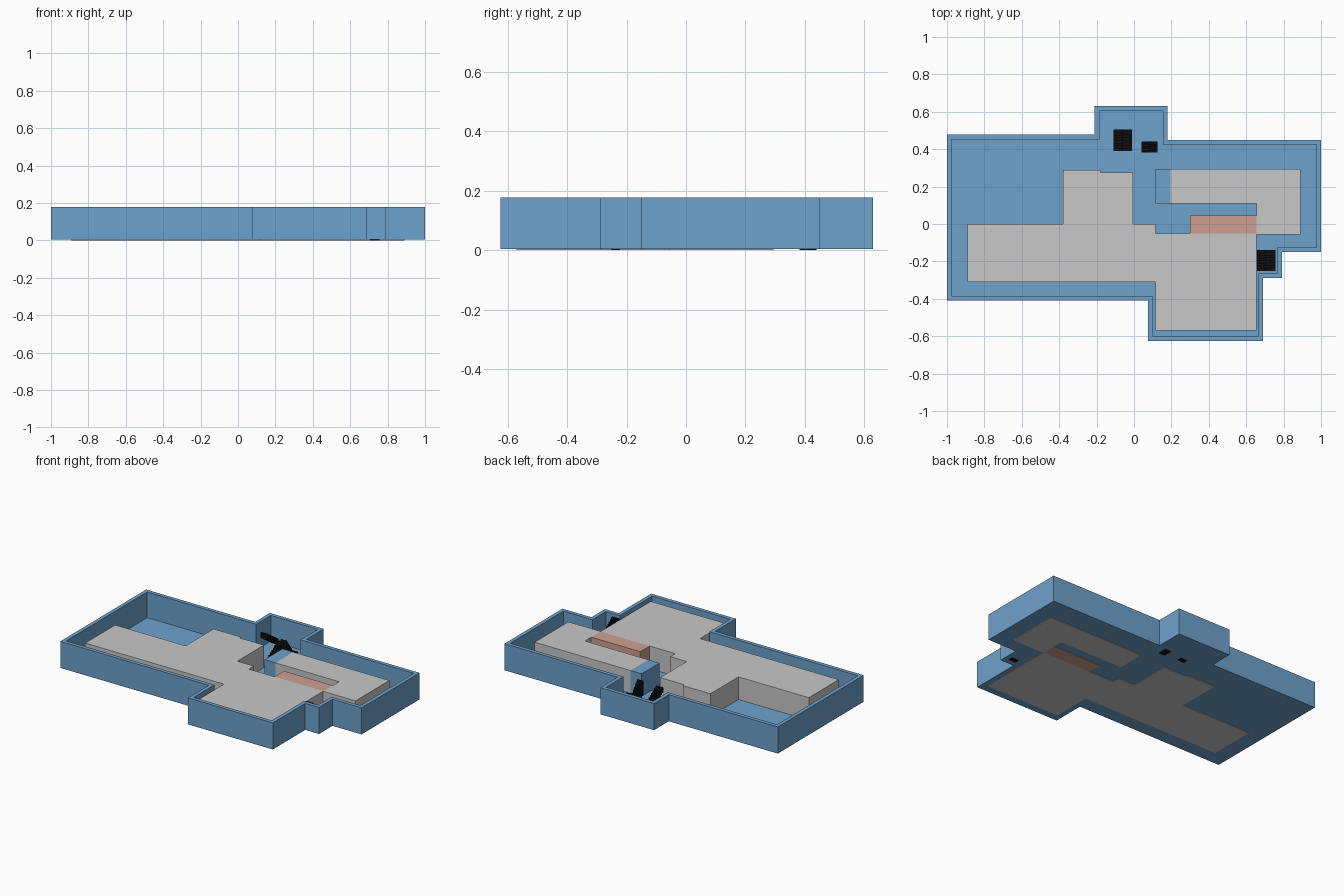
import bpy, bmesh
from mathutils import Vector

if "Cube" in bpy.data.objects:
    bpy.data.objects.remove(bpy.data.objects["Cube"], do_unlink=True)


def material(name, r, g, b):
    m = bpy.data.materials.new(name)
    m.use_nodes = True
    m.diffuse_color = (r, g, b, 1)
    node = m.node_tree.nodes["Principled BSDF"]
    node.inputs["Base Color"].default_value = (r, g, b, 1)
    node.inputs["Roughness"].default_value = 0.8
    return m


BLUE = material("soft blue", 0.157, 0.36, 0.6)
GREY = material("light grey", 0.58, 0.58, 0.58)
PINK = material("dusty pink", 0.63, 0.35, 0.29)
BLACK = material("black", 0.005, 0.005, 0.005)

TOP, ROOM, FLOOR, BASE = 0.178, 0.158, 0.01, 0.004


def finish(bm, name, mat):
    bmesh.ops.recalc_face_normals(bm, faces=bm.faces)
    mesh = bpy.data.meshes.new(name)
    bm.to_mesh(mesh)
    bm.free()
    mesh.materials.append(mat)
    obj = bpy.data.objects.new(name, mesh)
    bpy.context.collection.objects.link(obj)
    return obj


def loop(bm, pts, z):
    return [bm.verts.new((x, y, z)) for x, y in pts]


def bridge(bm, a, b):
    for i in range(len(a)):
        j = (i + 1) % len(a)
        bm.faces.new((a[i], a[j], b[j], b[i]))


def add_prism(bm, pts, z0, z1):
    low, high = loop(bm, pts, z0), loop(bm, pts, z1)
    bridge(bm, low, high)
    bm.faces.new(low)
    bm.faces.new(high)


def rect(x0, y0, x1, y1):
    return [(x0, y0), (x1, y0), (x1, y1), (x0, y1)]


def prism(name, pts, z0, z1, mat):
    bm = bmesh.new()
    add_prism(bm, pts, z0, z1)
    return finish(bm, name, mat)


def inset(pts, d):
    """Inward offset of a counter-clockwise right-angled outline."""
    out = []
    for i, p in enumerate(pts):
        p = Vector(p)
        a = (p - Vector(pts[i - 1])).normalized()
        b = (Vector(pts[(i + 1) % len(pts)]) - p).normalized()
        out.append(tuple(p + d * Vector((-a.y - b.y, a.x + b.x))))
    return out


# Open tray: outer wall, rim, inner wall and floor
outline = [(-1, -0.41), (0.075, -0.41), (0.075, -0.625), (0.69, -0.625),
           (0.69, -0.29), (0.79, -0.29), (0.79, -0.15), (1, -0.15),
           (1, 0.45), (0.18, 0.45), (0.18, 0.63), (-0.21, 0.63),
           (-0.21, 0.478), (-1, 0.478)]
inner = inset(outline, 0.025)
bm = bmesh.new()
rings = [loop(bm, outline, BASE), loop(bm, outline, TOP),
         loop(bm, inner, TOP), loop(bm, inner, FLOOR)]
for a, b in zip(rings, rings[1:]):
    bridge(bm, a, b)
bm.faces.new(rings[0])
bm.faces.new(rings[-1])
finish(bm, "outer_wall_and_floor", BLUE)

# Room blocks
prism("main_rooms",
      [(-0.89, -0.31), (0.115, -0.31), (0.115, -0.57), (0.655, -0.57),
       (0.655, -0.052), (0.115, -0.052), (0.115, 0), (-0.005, 0),
       (-0.005, 0.275), (-0.18, 0.275), (-0.18, 0.29), (-0.38, 0.29),
       (-0.38, 0), (-0.89, 0)], 0, ROOM, GREY)
prism("side_room",
      [(0.195, 0.11), (0.655, 0.11), (0.655, -0.055), (0.89, -0.055),
       (0.89, 0.295), (0.195, 0.295)], 0, ROOM, GREY)
prism("small_room", rect(0.3, -0.052, 0.655, 0.045), 0, ROOM, PINK)
prism("blue_shaft", rect(0.115, 0.11, 0.195, 0.295), BASE, ROOM, BLUE)


# Two-flight stairs: the right flight climbs to the back, the left one returns
def stairs(name, x0, y0, x1, y1, count=8, thick=0.025):
    bm = bmesh.new()
    mid, run, rise = (x0 + x1) / 2, (y1 - y0) / count, ROOM / (2 * count)
    for i in range(2 * count):
        first = i < count
        k = i if first else 2 * count - 1 - i
        xa, xb = (mid, x1) if first else (x0, mid)
        z = (i + 1) * rise
        add_prism(bm, rect(xa, y0 + k * run, xb, y0 + (k + 1) * run),
                  max(0, z - thick), z + 0.008)
    return finish(bm, name, BLACK)


stairs("back_stairs", -0.11, 0.39, -0.012, 0.505)
stairs("narrow_stairs", 0.04, 0.382, 0.125, 0.44, thick=0.08)
stairs("front_stairs", 0.657, -0.25, 0.757, -0.14)
